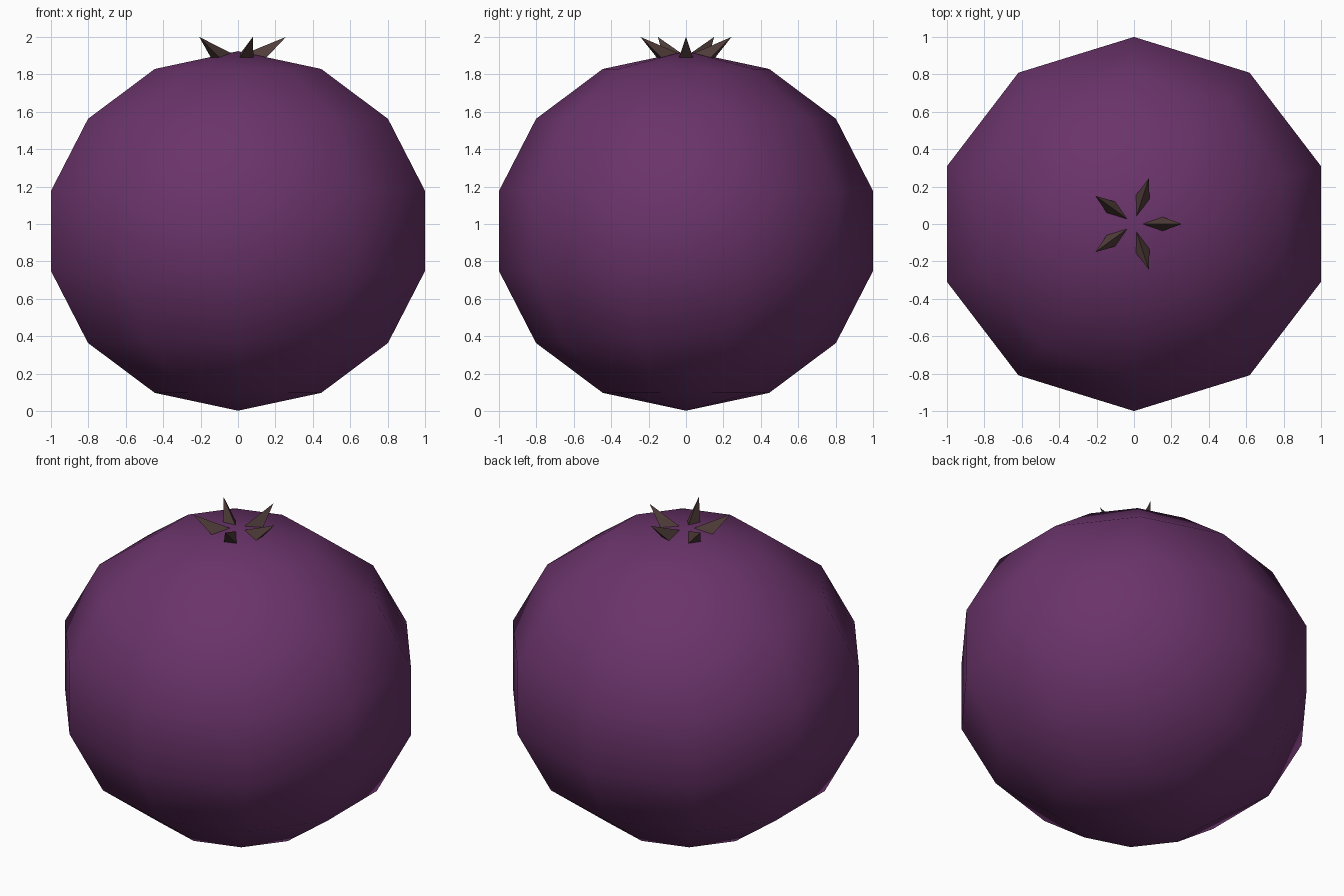
import bpy, bmesh, math
from mathutils import Matrix, Vector

if "Cube" in bpy.data.objects:
    bpy.data.objects.remove(bpy.data.objects["Cube"])


def make_material(name, rgb):
    mat = bpy.data.materials.new(name)
    mat.diffuse_color = (*rgb, 1.0)
    mat.use_nodes = True
    mat.node_tree.nodes["Principled BSDF"].inputs["Base Color"].default_value = mat.diffuse_color
    return mat


def add_object(name, bm, mat, smooth):
    bmesh.ops.recalc_face_normals(bm, faces=bm.faces[:])
    for f in bm.faces:
        f.smooth = smooth
    mesh = bpy.data.meshes.new(name)
    bm.to_mesh(mesh)
    bm.free()
    mesh.materials.append(mat)
    obj = bpy.data.objects.new(name, mesh)
    bpy.context.collection.objects.link(obj)
    return obj


purple = make_material("berry purple", (0.145, 0.034, 0.145))
brown = make_material("dry brown", (0.08, 0.046, 0.042))

# Berry body: coarse smooth sphere, a corner pointing to the front and back
bm = bmesh.new()
bmesh.ops.create_uvsphere(
    bm, u_segments=10, v_segments=7, radius=1.0,
    matrix=Matrix.Translation((0, 0, 0.963))
    @ Matrix.Diagonal((1.0785, 1.0257, 0.961, 1)))
# put a corner on the y axis whichever way the sphere starts
if not any(abs(v.co.x) < 1e-4 and v.co.y > 0.9 for v in bm.verts):
    for v in bm.verts:
        x, y = v.co.x / 1.0785, v.co.y / 1.0257
        a = math.radians(18)
        v.co.x = 1.0785 * (x * math.cos(a) - y * math.sin(a))
        v.co.y = 1.0257 * (x * math.sin(a) + y * math.cos(a))
add_object("berry_body", bm, purple, True)

# Crown: five three-sided spikes leaning outwards, ridge on the upper side
LENGTH, RADIUS, LEAN = 0.25, 0.0725, math.radians(38.4)
axis = Vector((math.cos(LEAN), 0, math.sin(LEAN)))
up = Vector((-math.sin(LEAN), 0, math.cos(LEAN)))
side = Vector((0, 1, 0))
tip = Vector((0.256, 0, 2.0))
for i in range(5):
    bm = bmesh.new()
    turn = Matrix.Rotation(math.tau * i / 5, 3, 'Z')
    top = bm.verts.new(turn @ tip)
    base = []
    for k in range(3):
        a = math.tau * k / 3
        corner = tip - axis * LENGTH + (up * math.cos(a) + side * math.sin(a)) * RADIUS
        base.append(bm.verts.new(turn @ corner))
    bm.faces.new(base)
    for k in range(3):
        bm.faces.new((top, base[k], base[(k + 1) % 3]))
    add_object(f"crown_spike_{i + 1}", bm, brown, False)
